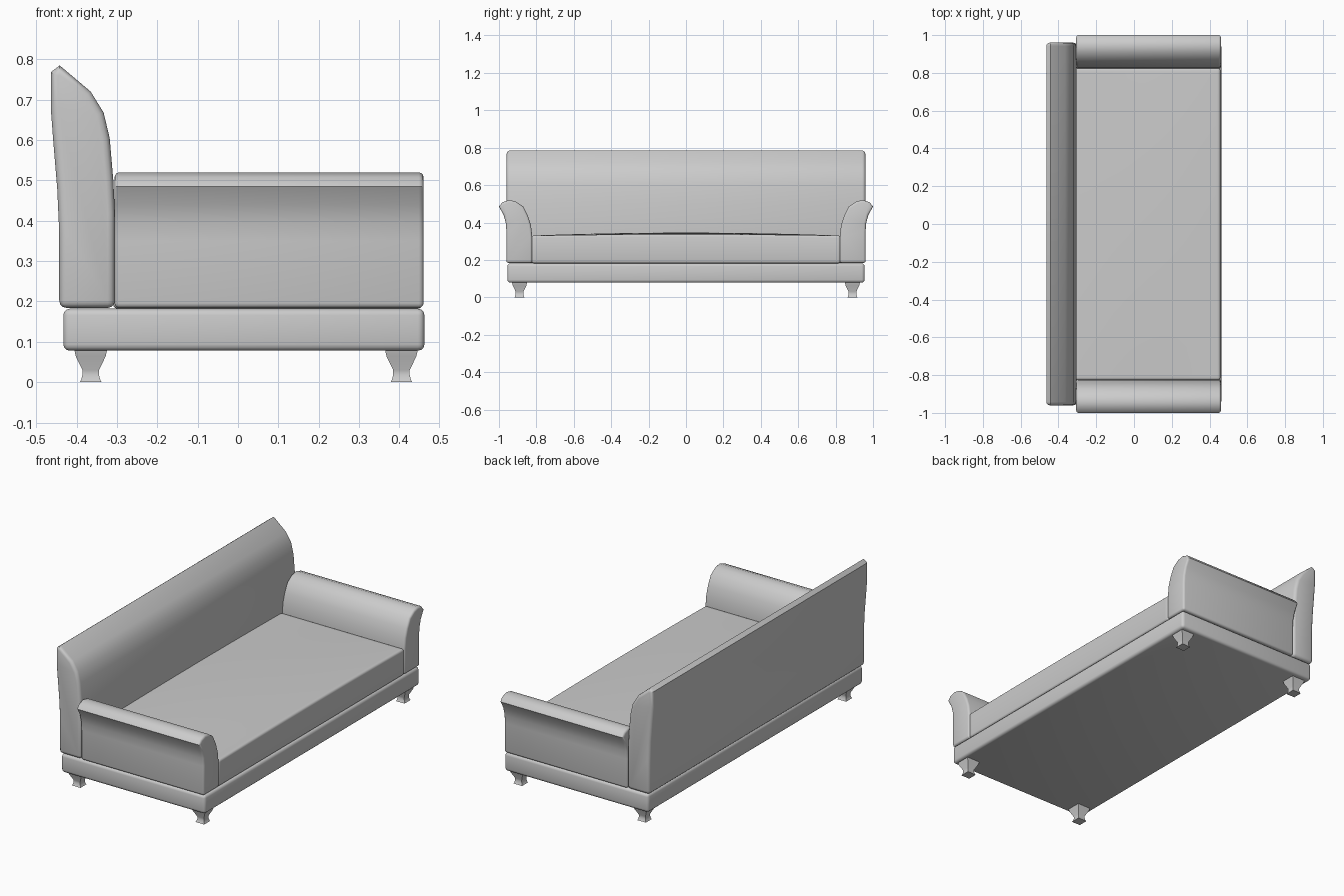
import bpy, bmesh, math
from mathutils import Vector

if "Cube" in bpy.data.objects:
    bpy.data.objects.remove(bpy.data.objects["Cube"])


def finish(name, bm, angle=35):
    bmesh.ops.recalc_face_normals(bm, faces=bm.faces)
    mesh = bpy.data.meshes.new(name)
    bm.to_mesh(mesh)
    bm.free()
    obj = bpy.data.objects.new(name, mesh)
    bpy.context.collection.objects.link(obj)
    bpy.ops.object.select_all(action='DESELECT')
    obj.select_set(True)
    bpy.context.view_layer.objects.active = obj
    bpy.ops.object.shade_smooth_by_angle(angle=math.radians(angle))
    return obj


def padded_prism(name, profile, to_3d, start, end, radius):
    """Extrude a closed profile and round its end caps and bottom edges."""
    bm = bmesh.new()
    caps = [[bm.verts.new(to_3d(p, q, t)) for p, q in profile] for t in (start, end)]
    edges = set()
    for ring in caps:
        edges.update(bm.faces.new(ring).edges)
    n = len(profile)
    for i in range(n):
        j = (i + 1) % n
        bm.faces.new((caps[0][i], caps[0][j], caps[1][j], caps[1][i]))
    # the first and last profile points are the bottom corners
    edges.add(bm.edges.get((caps[0][0], caps[1][0])))
    edges.add(bm.edges.get((caps[0][-1], caps[1][-1])))
    bmesh.ops.recalc_face_normals(bm, faces=bm.faces)
    bmesh.ops.bevel(bm, geom=list(edges), offset=radius, segments=3,
                    profile=0.5, affect='EDGES', clamp_overlap=True)
    return finish(name, bm)


def box(name, lo, hi, radius):
    bm = bmesh.new()
    bmesh.ops.create_cube(bm, size=1)
    lo, hi = Vector(lo), Vector(hi)
    for v in bm.verts:
        v.co = Vector([lo[i] + (v.co[i] + 0.5) * (hi[i] - lo[i]) for i in range(3)])
    bmesh.ops.bevel(bm, geom=bm.edges[:], offset=radius, segments=3,
                    profile=0.5, affect='EDGES')
    return finish(name, bm)


# Base frame
box("base_frame", (-0.433, -0.955, 0.078), (0.462, 0.955, 0.182), 0.016)

# Backrest: scrolled profile in x-z, run along y
back = [(-0.443, 0.184), (-0.443, 0.37), (-0.448, 0.48), (-0.458, 0.60),
        (-0.464, 0.68), (-0.464, 0.768), (-0.442, 0.785), (-0.365, 0.72),
        (-0.333, 0.668), (-0.318, 0.605), (-0.309, 0.50), (-0.305, 0.42),
        (-0.305, 0.184)]
padded_prism("backrest", back, lambda p, q, t: (p, t, q), -0.96, 0.96, 0.018)

# Flared arms: profile in y-z, run along x
arm = [(0.822, 0.184), (0.822, 0.325), (0.829, 0.385), (0.845, 0.435),
       (0.87, 0.485), (0.91, 0.512), (0.945, 0.52), (0.982, 0.508), (1.0, 0.485),
       (0.975, 0.44), (0.963, 0.395), (0.96, 0.35), (0.96, 0.184)]
for side, label in ((-1, "left"), (1, "right")):
    padded_prism(label + "_arm", arm, lambda p, q, t, s=side: (t, s * p, q),
                 -0.306, 0.460, 0.012)

# Seat cushion with a gently crowned top
seat = box("seat_cushion", (-0.31, -0.826, 0.182), (0.457, 0.826, 0.33), 0.012)
bm = bmesh.new()
bm.from_mesh(seat.data)
for axis, lo, hi, cuts in ((0, -0.29, 0.437, 8), (1, -0.80, 0.80, 14)):
    for k in range(cuts + 1):
        co, no = Vector(), Vector()
        co[axis], no[axis] = lo + (hi - lo) * k / cuts, 1
        bmesh.ops.bisect_plane(bm, geom=bm.verts[:] + bm.edges[:] + bm.faces[:],
                               plane_co=co, plane_no=no)
for v in bm.verts:
    if v.co.z > 0.31:
        u, w = (v.co.x - 0.073) / 0.384, v.co.y / 0.826
        v.co.z += 0.006 * (1 - w * w) + 0.010 * max(0, 1 - u * u) * (1 - w * w)
bm.to_mesh(seat.data)
bm.free()

# Square feet: tapered with a flared toe
foot = [(0.0, 0.027), (0.005, 0.024), (0.018, 0.0205), (0.03, 0.0205),
        (0.064, 0.037), (0.082, 0.041)]
for fx, xname in ((-0.365, "back"), (0.405, "front")):
    for fy, yname in ((-0.89, "left"), (0.89, "right")):
        bm = bmesh.new()
        rings = [[bm.verts.new((fx + a * r, fy + b * r, z))
                  for a, b in ((-1, -1), (1, -1), (1, 1), (-1, 1))] for z, r in foot]
        for lower, upper in zip(rings, rings[1:]):
            for i in range(4):
                j = (i + 1) % 4
                bm.faces.new((lower[i], lower[j], upper[j], upper[i]))
        bm.faces.new(rings[0])
        bm.faces.new(rings[-1])
        finish(f"{xname}_{yname}_foot", bm)
